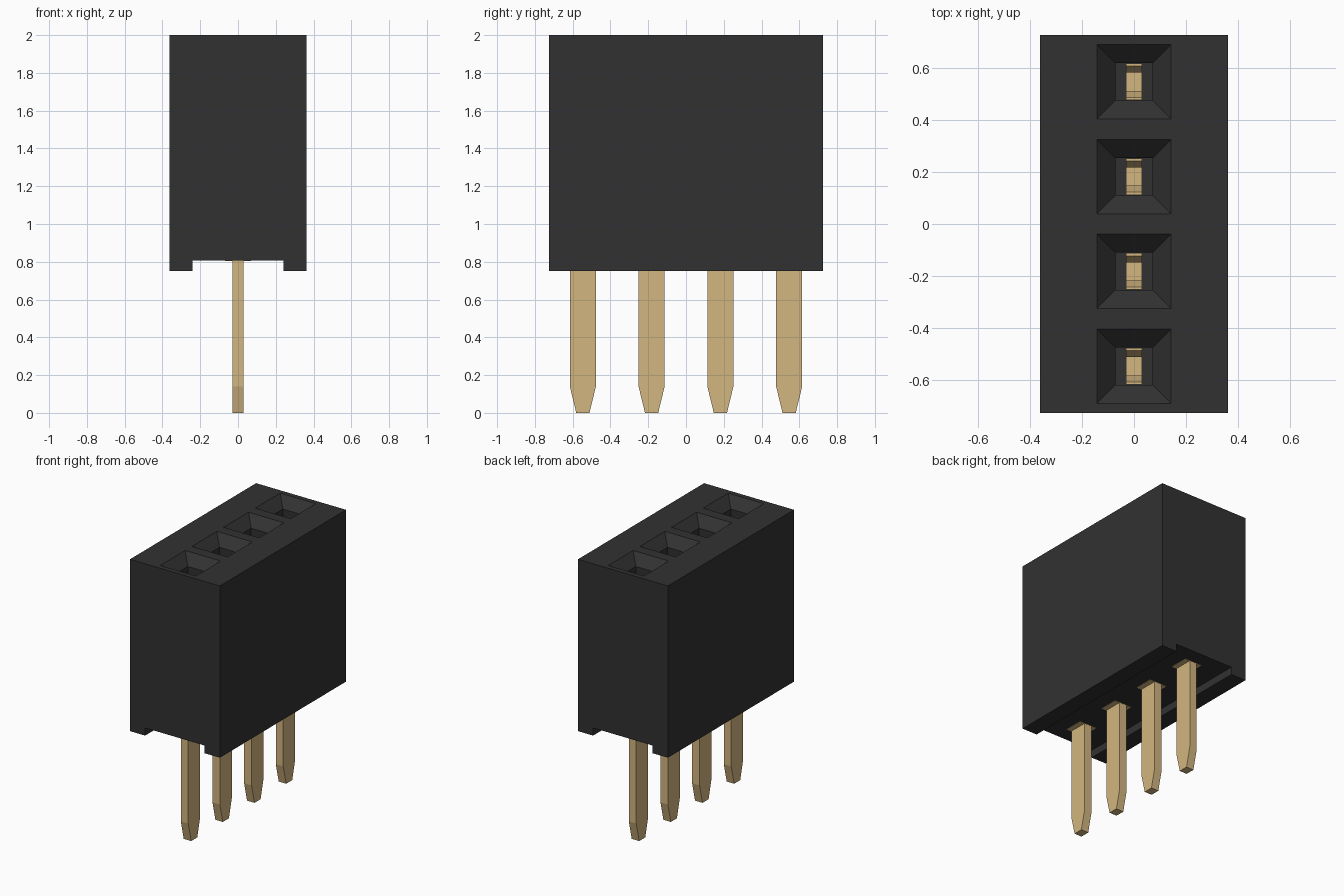
import bpy
import bmesh

cube = bpy.data.objects.get("Cube")
if cube:
    bpy.data.objects.remove(cube, do_unlink=True)


def material(name, rgb):
    m = bpy.data.materials.new(name)
    m.use_nodes = True
    m.diffuse_color = (*rgb, 1)
    m.node_tree.nodes["Principled BSDF"].inputs["Base Color"].default_value = (*rgb, 1)
    return m


black = material("black plastic", (0.031, 0.031, 0.031))
gold = material("gold metal", (0.65, 0.465, 0.217))


def add_object(name, bm, mat):
    bmesh.ops.recalc_face_normals(bm, faces=bm.faces)
    mesh = bpy.data.meshes.new(name)
    bm.to_mesh(mesh)
    bm.free()
    mesh.materials.append(mat)
    ob = bpy.data.objects.new(name, mesh)
    bpy.context.collection.objects.link(ob)
    return ob


def prism(bm, points, offset):
    """Extrude a closed outline of 3D points by an offset."""
    face = bm.faces.new([bm.verts.new(p) for p in points])
    new = bmesh.ops.extrude_face_region(bm, geom=[face])["geom"]
    bmesh.ops.translate(bm, vec=offset,
                        verts=[v for v in new if isinstance(v, bmesh.types.BMVert)])


def square_stack(bm, y, rings):
    """Closed solid from square rings given as (half size, height)."""
    loops = [[bm.verts.new((sx * h, y + sy * h, z))
              for sx, sy in ((-1, -1), (1, -1), (1, 1), (-1, 1))] for h, z in rings]
    for a, b in zip(loops, loops[1:]):
        for i in range(4):
            j = (i + 1) % 4
            bm.faces.new((a[i], a[j], b[j], b[i]))
    bm.faces.new(loops[0])
    bm.faces.new(loops[-1])


PITCH = 0.364
HALF_X, HALF_Y = 0.362, 0.725
CHANNEL_Z = 0.806
rows = [(i - 1.5) * PITCH for i in range(4)]

# Housing with a channel along its underside
half = [(0.24, CHANNEL_Z), (0.24, 0.75), (HALF_X, 0.75), (HALF_X, 2)]
outline = half + [(-x, z) for x, z in reversed(half)]
bm = bmesh.new()
prism(bm, [(x, -HALF_Y, z) for x, z in outline], (0, 2 * HALF_Y, 0))
housing = add_object("housing", bm, black)

# Funnel-mouthed sockets cut into the top
bm = bmesh.new()
for y in rows:
    square_stack(bm, y, [(0.163, 2.02), (0.143, 2), (0.072, 1.93), (0.072, 1.1)])
cutter = add_object("socket_cutter", bm, black)
cutter.hide_render = True
cut = housing.modifiers.new("sockets", "BOOLEAN")
cut.operation = "DIFFERENCE"
cut.solver = "EXACT"
cut.object = cutter
bpy.context.view_layer.objects.active = housing
bpy.ops.object.modifier_apply(modifier=cut.name)
bpy.data.objects.remove(cutter, do_unlink=True)

# Pins, contact bases and spring contacts
pin_half = [(0.035, 0), (0.069, 0.14), (0.069, CHANNEL_Z + 0.01)]
pin_outline = pin_half + [(-y, z) for y, z in reversed(pin_half)]
spring_half = [(0.07, 1.09), (0.07, 1.55), (0.05, 1.68), (0.07, 1.75),
               (0.06, 1.75), (0.035, 1.68), (0.055, 1.55), (0.055, 1.13)]
spring_outline = spring_half + [(-y, z) for y, z in reversed(spring_half)]
for n, y in enumerate(rows, 1):
    bm = bmesh.new()
    prism(bm, [(-0.03, y + p, z) for p, z in pin_outline], (0.06, 0, 0))
    add_object(f"pin_{n}", bm, gold)
    bm = bmesh.new()
    square_stack(bm, y, [(0.07, CHANNEL_Z - 0.002), (0.07, CHANNEL_Z + 0.005)])
    add_object(f"contact_base_{n}", bm, gold)
    bm = bmesh.new()
    prism(bm, [(-0.03, y + p, z) for p, z in spring_outline], (0.06, 0, 0))
    add_object(f"spring_contact_{n}", bm, gold)
